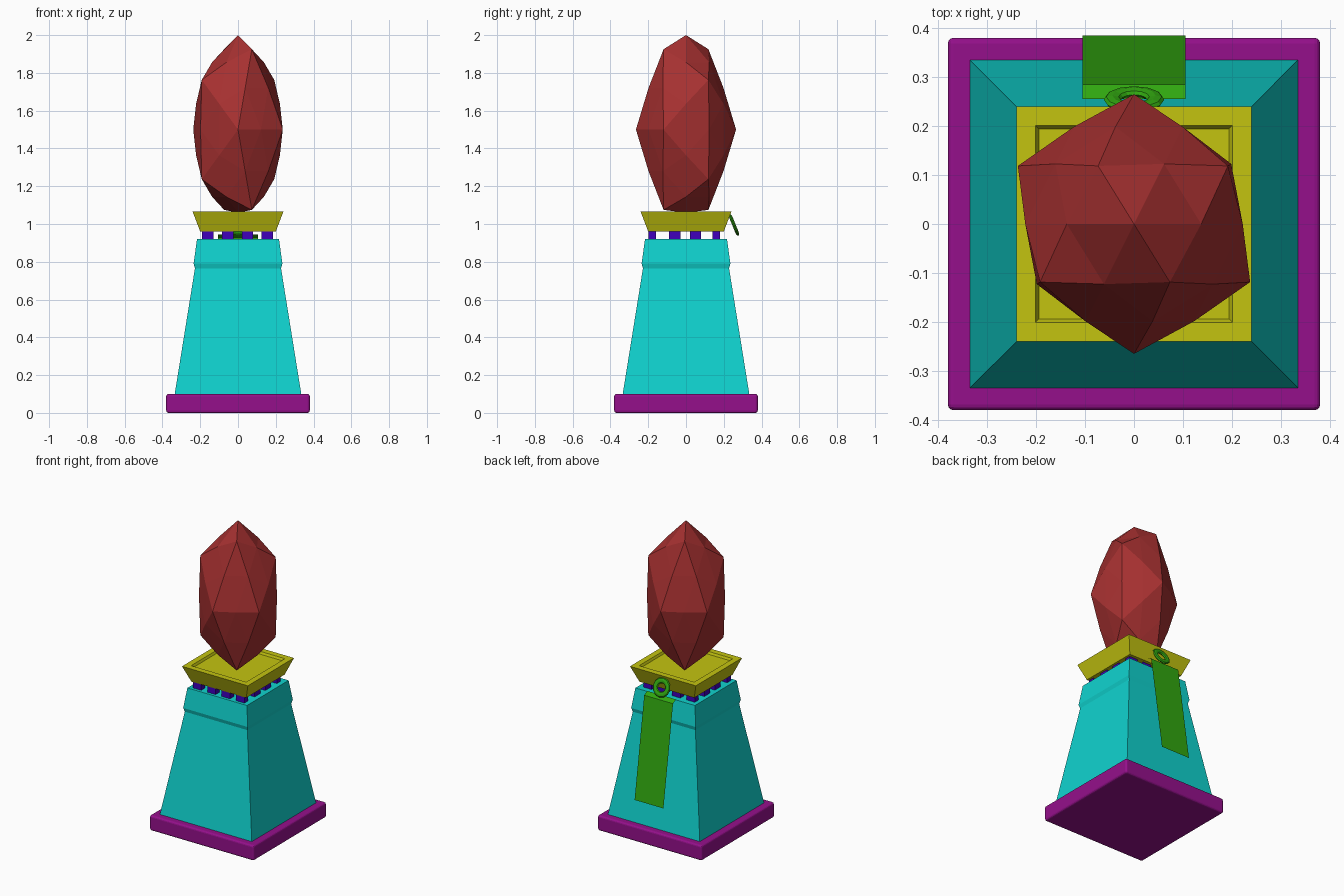
import bpy, bmesh, math
from mathutils import Matrix, Vector

if "Cube" in bpy.data.objects:
    bpy.data.objects.remove(bpy.data.objects["Cube"])


def material(name, rgb):
    m = bpy.data.materials.new(name)
    m.diffuse_color = (*rgb, 1)
    m.use_nodes = True
    m.node_tree.nodes["Principled BSDF"].inputs["Base Color"].default_value = m.diffuse_color
    return m


PURPLE = material("purple", (0.30, 0.005, 0.26))
CYAN = material("cyan", (0.005, 0.65, 0.62))
BLUE = material("blue", (0.05, 0.0, 0.5))
YELLOW = material("yellow", (0.55, 0.55, 0.005))
RED = material("red", (0.38, 0.03, 0.03))
GREEN = material("green", (0.03, 0.38, 0.005))


def finish(name, bm, mat, recalc=True):
    if recalc:
        bmesh.ops.recalc_face_normals(bm, faces=bm.faces)
    me = bpy.data.meshes.new(name)
    bm.to_mesh(me)
    bm.free()
    me.materials.append(mat)
    ob = bpy.data.objects.new(name, me)
    bpy.context.collection.objects.link(ob)
    return ob


def square_stack(name, profile, mat):
    """Loft square cross-sections given as (half width, z)."""
    bm = bmesh.new()
    rings = [[bm.verts.new((sx * h, sy * h, z))
              for sx, sy in ((-1, -1), (1, -1), (1, 1), (-1, 1))]
             for h, z in profile]
    for a, b in zip(rings, rings[1:]):
        for i in range(4):
            j = (i + 1) % 4
            bm.faces.new((a[i], a[j], b[j], b[i]))
    bm.faces.new(rings[0][::-1])
    bm.faces.new(rings[-1])
    return finish(name, bm, mat)


# Plinth slab with softened edges
base = square_stack("base_slab", [(0.38, 0.0), (0.38, 0.1)], PURPLE)
bev = base.modifiers.new("bevel", "BEVEL")
bev.width = 0.012
bev.segments = 3

# Tapered pedestal with a raised collar
square_stack("pedestal", [(0.335, 0.10), (0.228, 0.765), (0.235, 0.79),
                          (0.217, 0.92)], CYAN)

# Row of small spacer blocks around the perimeter
bm = bmesh.new()
for x in (-0.16, -0.055, 0.05, 0.155):
    for y in (-0.178, -0.06, 0.05, 0.16):
        if abs(x) < 0.1 and abs(y) < 0.1:
            continue
        depth = 0.04 if abs(y) > 0.1 else 0.06
        m = Matrix.Translation((x, y, 0.94)) @ Matrix.Diagonal((0.06, depth, 0.044, 1))
        bmesh.ops.create_cube(bm, size=1, matrix=m)
finish("spacer_blocks", bm, BLUE)

# Flared plate with a sunken top panel
square_stack("top_plate", [(0.2, 0.96), (0.24, 1.065), (0.201, 1.065),
                           (0.194, 1.05)], YELLOW)

# Faceted gem: stretched icosahedron with slightly swollen edges and a pointed tip
bm = bmesh.new()
bmesh.ops.create_icosphere(bm, subdivisions=1, radius=1,
                           matrix=Matrix.Rotation(math.pi / 2, 4, "X"))
bmesh.ops.subdivide_edges(bm, edges=bm.edges[:], cuts=1, use_grid_fill=True)
for v in bm.verts:
    if v.co.length < 0.95:
        tip = v.co.z > 0.8 and v.co.xy.length < 0.01
        v.co *= 1 / v.co.length if tip else 1.035
    v.co = Vector((v.co.x * 0.265, v.co.y * 0.265, 1.5 + v.co.z * 0.5))
finish("gem", bm, RED)

# Hanging tag: thin sheet with a folded top lip
bm = bmesh.new()
rows = [[bm.verts.new((x, y, z)) for x in (-0.105, 0.105)]
        for y, z in ((0.255, 0.945), (0.285, 0.928), (0.385, 0.276))]
for a, b in zip(rows, rows[1:]):
    bm.faces.new((a[1], a[0], b[0], b[1]))
finish("hanging_tag", bm, GREEN, recalc=False)

# Flattened ring holding the tag to the plate
bm = bmesh.new()
N, M = 12, 8
place = Matrix.Translation((0, 0.254, 0.995)) @ Matrix.Rotation(math.radians(-68), 4, "X")
grid = []
for i in range(N):
    a = math.tau * i / N
    ring = []
    for j in range(M):
        b = math.tau * j / M
        r = 0.044 + 0.018 * math.cos(b)
        ring.append(bm.verts.new(place @ Vector((r * math.cos(a), r * math.sin(a),
                                                 0.009 * math.sin(b)))))
    grid.append(ring)
for i in range(N):
    for j in range(M):
        k, l = (i + 1) % N, (j + 1) % M
        bm.faces.new((grid[i][j], grid[k][j], grid[k][l], grid[i][l]))
finish("tag_ring", bm, GREEN)
